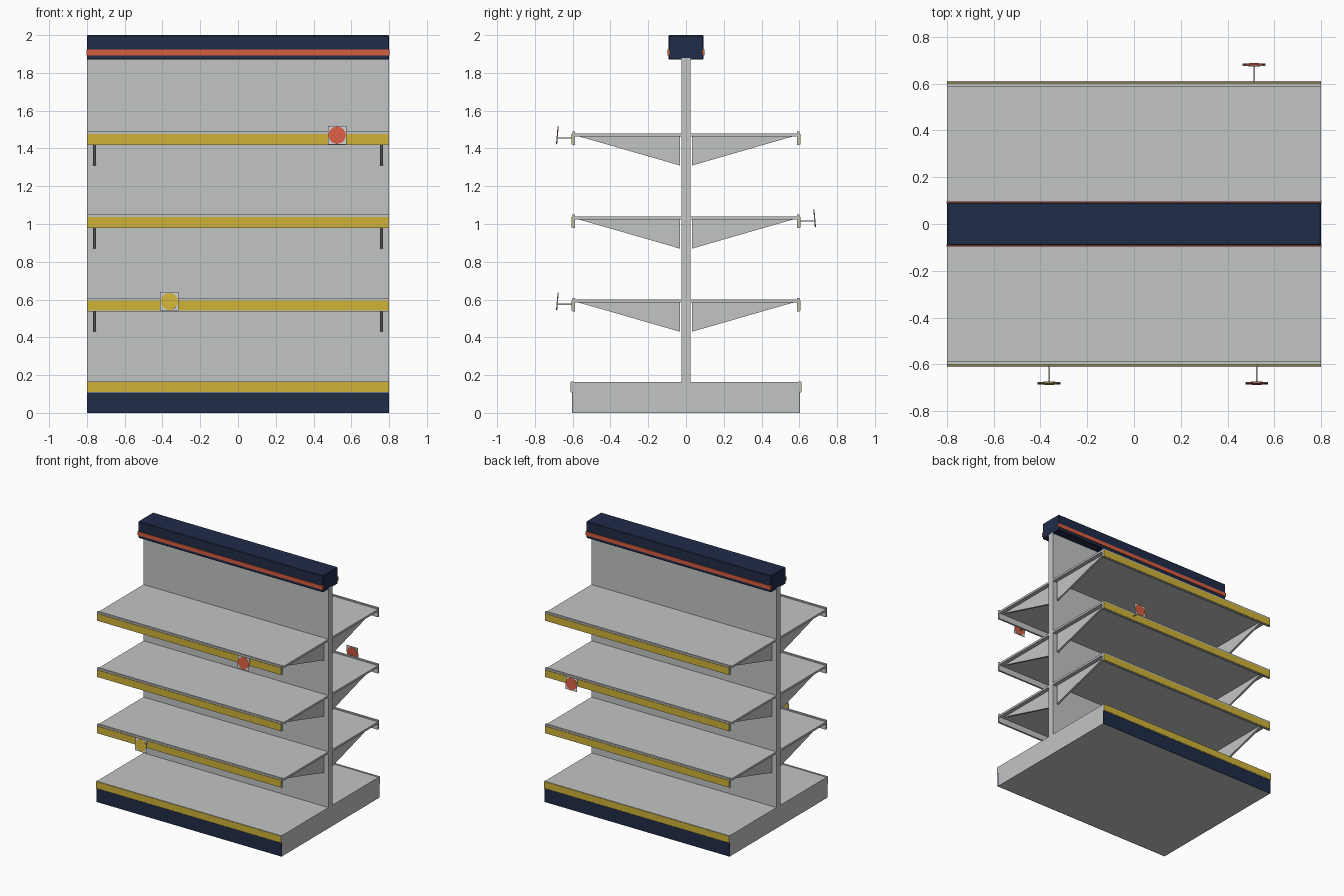
import bpy, bmesh, math
from mathutils import Matrix

if "Cube" in bpy.data.objects:
    bpy.data.objects.remove(bpy.data.objects["Cube"])


def material(name, rgb):
    m = bpy.data.materials.new(name)
    m.diffuse_color = (*rgb, 1)
    m.use_nodes = True
    m.node_tree.nodes["Principled BSDF"].inputs["Base Color"].default_value = m.diffuse_color
    return m


GREY = material("light grey steel", (0.54, 0.56, 0.55))
NAVY = material("navy", (0.014, 0.025, 0.065))
YELLOW = material("yellow", (0.63, 0.45, 0.04))
RED = material("red", (0.68, 0.11, 0.055))
WHITE = material("pale card", (0.60, 0.63, 0.65))


def add_object(name, bm, mat):
    bmesh.ops.recalc_face_normals(bm, faces=bm.faces)
    me = bpy.data.meshes.new(name)
    bm.to_mesh(me)
    bm.free()
    me.materials.append(mat)
    ob = bpy.data.objects.new(name, me)
    bpy.context.collection.objects.link(ob)
    return ob


def box(name, mat, x, y, z):
    """Box from (min, max) ranges; a range may be given in either order."""
    bm = bmesh.new()
    size = [abs(r[1] - r[0]) for r in (x, y, z)]
    mid = [(r[0] + r[1]) / 2 for r in (x, y, z)]
    bmesh.ops.create_cube(bm, size=1, matrix=Matrix.Translation(mid) @ Matrix.Diagonal((*size, 1)))
    return add_object(name, bm, mat)


def profile(name, mat, x0, x1, pts):
    """Extrude a (y, z) outline along x."""
    bm = bmesh.new()
    f = bm.faces.new([bm.verts.new((x0, y, z)) for y, z in pts])
    ext = bmesh.ops.extrude_face_region(bm, geom=[f])
    verts = [v for v in ext["geom"] if isinstance(v, bmesh.types.BMVert)]
    bmesh.ops.translate(bm, verts=verts, vec=(x1 - x0, 0, 0))
    return add_object(name, bm, mat)


W = 0.8
FULL = (-W, W)

# Base deck and central back panel
box("base_deck", GREY, FULL, (-0.6, 0.6), (0, 0.163))
box("back_panel", GREY, FULL, (-0.025, 0.025), (0.15, 1.88))

# Header box
header = box("header", NAVY, FULL, (-0.092, 0.092), (1.87, 2.0))
bev = header.modifiers.new("bevel", "BEVEL")
bev.width = 0.004
bev.segments = 1

for s, side in ((-1, "front"), (1, "back")):
    # Header stripe, kick plate and base price rail
    box(f"header_stripe_{side}", RED, (-W - 0.001, W + 0.001), (s * 0.088, s * 0.097), (1.893, 1.923))
    box(f"kick_plate_{side}", NAVY, FULL, (s * 0.598, s * 0.604), (0.0, 0.112))
    box(f"base_rail_{side}", GREY, FULL, (s * 0.595, s * 0.609), (0.108, 0.166))
    box(f"base_price_strip_{side}", YELLOW, FULL, (s * 0.608, s * 0.612), (0.11, 0.163))

    for i, top in enumerate((0.6, 1.04, 1.48)):
        # Shelf tray with raised, down-turned front lip
        lip = [(0.025, top), (0.587, top), (0.587, top + 0.009), (0.602, top + 0.009),
               (0.602, top - 0.062), (0.587, top - 0.062), (0.587, top - 0.016), (0.025, top - 0.016)]
        profile(f"shelf_{side}_{i}", GREY, -W, W, [(s * y, z) for y, z in lip])
        box(f"price_strip_{side}_{i}", YELLOW, (-W + 0.003, W - 0.003),
            (s * 0.6, s * 0.606), (top - 0.058, top - 0.004))
        # Triangular brackets under the shelf
        tri = [(0.033, top - 0.012), (0.585, top - 0.012), (0.525, top - 0.028), (0.033, top - 0.17)]
        for bx in (-0.76, 0.76):
            profile(f"bracket_{side}_{i}", GREY, bx - 0.008, bx + 0.008, [(s * y, z) for y, z in tri])


def price_sign(name, mat, x, s, z):
    """Small tilted card with a coloured disc on both faces, held by a stem."""
    box(name + "_stem", GREY, (x - 0.003, x + 0.003), (s * 0.6, s * 0.68), (z - 0.018, z - 0.012))
    place = Matrix.Translation((x, s * 0.681, z)) @ Matrix.Rotation(s * math.radians(5), 4, "X")
    bm = bmesh.new()
    bmesh.ops.create_cube(bm, size=1, matrix=place @ Matrix.Diagonal((0.098, 0.003, 0.098, 1)))
    add_object(name + "_card", bm, WHITE)
    bm = bmesh.new()
    bmesh.ops.create_cone(bm, cap_ends=True, segments=16, radius1=0.046, radius2=0.046, depth=0.006,
                          matrix=place @ Matrix.Rotation(math.pi / 2, 4, "X"))
    add_object(name + "_disc", bm, mat)


# Shelf-edge signs
price_sign("sign_upper_front", RED, 0.525, -1, 1.47)
price_sign("sign_lower_front", YELLOW, -0.363, -1, 0.59)
price_sign("sign_middle_back", RED, 0.514, 1, 1.03)
